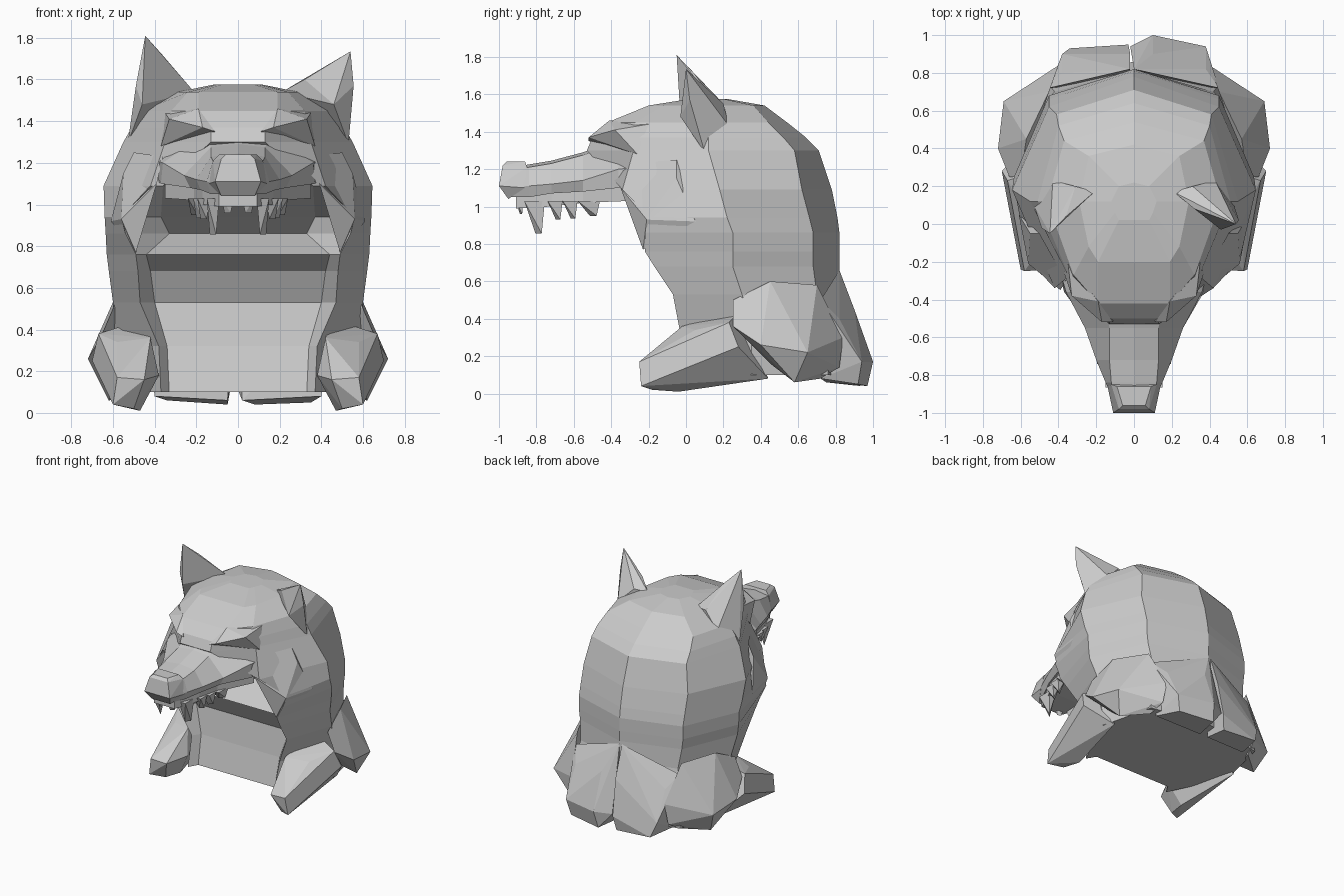
import bpy, bmesh

fur = bpy.data.materials.new("fur_grey")
fur.diffuse_color = (0.6, 0.6, 0.6, 1)


def finish(name, bm):
    bmesh.ops.recalc_face_normals(bm, faces=bm.faces[:])
    me = bpy.data.meshes.new(name)
    bm.to_mesh(me)
    bm.free()
    me.materials.append(fur)
    ob = bpy.data.objects.new(name, me)
    bpy.context.collection.objects.link(ob)
    return ob


def hull(name, pts, s=1):
    """Faceted lump around a few points; s = -1 mirrors it."""
    bm = bmesh.new()
    for x, y, z in pts:
        bm.verts.new((x * s, y, z))
    bmesh.ops.convex_hull(bm, input=bm.verts[:])
    loose = [v for v in bm.verts if not v.link_faces]
    bmesh.ops.delete(bm, geom=loose, context='VERTS')
    bmesh.ops.dissolve_limit(bm, angle_limit=0.05, verts=bm.verts[:], edges=bm.edges[:])
    return finish(name, bm)


def loft(name, rings, cap_start, cap_end):
    """Bridge equal rings of points."""
    bm = bmesh.new()
    rows = [[bm.verts.new(p) for p in r] for r in rings]
    n = len(rows[0])
    for a, b in zip(rows, rows[1:]):
        for i in range(n):
            j = (i + 1) % n
            bm.faces.new((a[i], a[j], b[j], b[i]))
    if cap_start:
        bm.faces.new(rows[0])
    if cap_end:
        bm.faces.new(rows[-1])
    return finish(name, bm)


def mirrored(half):
    """Close a half ring that starts and ends on x = 0."""
    return half + [(-x, y, z) for x, y, z in reversed(half[1:-1])]


# Hood: z, front y, inner x, cheek x, cheek y, side x, side y, back x, back y, rear y
levels = [
    (.10, -.02, .33, .37, -.09, .58, .35, .48, .76, .84),
    (.32, .03, .34, .38, -.03, .60, .35, .46, .75, .86),
    (.53, .06, .40, .47, -.07, .60, .30, .42, .70, .82),
    (.68, -.02, .42, .48, -.17, .62, .25, .44, .68, .82),
    (.76, -.17, .44, .49, -.22, .63, .25, .45, .68, .82),
    (.86, .06, .33, .54, -.22, .635, .25, .45, .68, .82),
    (.94, -.05, .37, .56, -.19, .64, .22, .45, .66, .81),
    (1.09, -.28, .36, .42, -.34, .645, .18, .45, .62, .78),
    (1.30, -.53, .13, .35, -.28, .55, .12, .41, .58, .71),
    (1.37, -.50, .13, .33, -.31, .51, .12, .40, .52, .64),
    (1.45, -.42, .19, .32, -.27, .46, .12, .37, .44, .54),
    (1.54, -.20, .19, .24, -.12, .29, .12, .24, .36, .42),
    (1.575, .02, .08, .10, .06, .12, .12, .08, .20, .22),
]
hood = []
for z, yf, xi, xc, yc, w, ys, xb, yb, yr in levels:
    hood.append(mirrored([(0, yf, z), (xi, yf, z), (xc, yc, z),
                          (w, ys, z), (xb, yb, z), (0, yr, z)]))
loft("hood", hood, True, True)

# Muzzle: y, top z, top half width, middle z, middle half width, bottom z, bottom half width
stations = [
    (-.95, 1.19, .08, 1.10, .10, 1.05, .08),
    (-.84, 1.21, .12, 1.11, .15, 1.05, .13),
    (-.72, 1.23, .13, 1.12, .20, 1.07, .18),
    (-.55, 1.275, .13, 1.14, .26, 1.08, .23),
    (-.36, 1.34, .16, 1.20, .36, 1.10, .37),
    (-.15, 1.36, .20, 1.22, .42, 1.12, .40),
]
loft("muzzle", [mirrored([(0, y, zt + .015), (wt, y, zt), (wm, y, zm), (wb, y, zb), (0, y, zb)])
                for y, zt, wt, zm, wm, zb, wb in stations], True, True)

# Recessed gum strip under the lip
loft("gum", [mirrored([(0, y, zt), (w, y, zt), (w, y, zb), (0, y, zb)])
             for y, zt, w, zb in [(-.91, 1.06, .09, .99), (-.72, 1.08, .17, 1.00),
                                  (-.55, 1.09, .21, 1.02), (-.30, 1.11, .35, 1.03)]], True, True)

# Nose pad
hull("nose", [(s * x, y, z) for s in (1, -1) for x, y, z in [
    (.08, -.98, 1.22), (.12, -.85, 1.21), (.09, -.86, 1.24), (.06, -.96, 1.24),
    (.11, -1.0, 1.11), (.08, -.95, 1.04), (.14, -.86, 1.10)]])

for s, side in ((1, "right"), (-1, "left")):
    # Brow overhanging the eye
    hull("brow_" + side, [(.11, -.52, 1.35), (.17, -.52, 1.37), (.33, -.38, 1.41), (.37, -.26, 1.28),
                          (.19, -.41, 1.46), (.35, -.20, 1.44), (.12, -.40, 1.33)], s)
    # Cheek fold beneath the eye
    hull("cheek_" + side, [(.39, -.35, 1.10), (.56, -.21, .93), (.55, -.05, 1.15), (.36, -.30, 1.23),
                           (.49, -.23, .77), (.61, .05, .92), (.50, -.05, 1.25)], s)
    # Ear: the tips lean differently on the two sides
    if s > 0:
        top = [(.54, .0, 1.735), (.555, .02, 1.57), (.41, .08, 1.64)]
    else:
        top = [(.445, -.05, 1.81), (.49, -.02, 1.57), (.36, .04, 1.715)]
    hull("ear_" + side, top + [(.21, .17, 1.54), (.46, -.03, 1.48), (.53, .10, 1.29), (.43, .23, 1.43),
                               (.31, .20, 1.55), (.32, .08, 1.60)], s)
    # Teeth: x, y, root half length, tip z
    for k, (x, y, r, z) in enumerate([(.05, -.89, .02, .96), (.12, -.81, .055, .855), (.165, -.70, .04, .93),
                                      (.185, -.62, .04, .935), (.21, -.52, .06, .95)]):
        hull(f"tooth_{side}_{k}", [(x - .03, y - r, 1.03), (x + .03, y - r, 1.03), (x - .03, y + r, 1.03),
                                   (x + .03, y + r, 1.03), (x - .015, y + r * .1, z),
                                   (x + .015, y + r * .7, z)], s)
    # Front shoulder lock
    hull("front_lock_" + side, [(.45, -.24, .16), (.58, -.25, .17), (.60, -.24, .04), (.50, -.18, .02),
                                (.38, -.08, .18), (.47, -.04, .01), (.42, -.02, .36), (.58, .05, .34),
                                (.67, .23, .38), (.70, .28, .25), (.55, .44, .08), (.45, .30, .45)], s)
    # Side lock
    hull("side_lock_" + side, [(.66, .25, .36), (.72, .40, .26), (.69, .65, .22), (.62, .58, .06),
                               (.42, .82, .14), (.60, .25, .50), (.57, .45, .60), (.45, .70, .58),
                               (.58, .45, .16), (.45, .72, .08), (.40, .84, .30)], s)

# Rear locks, right one slightly longer
hull("rear_lock_left", [(-.38, .90, .17), (-.34, .93, .06), (-.03, .95, .15), (-.05, .93, .04), (-.40, .72, .08),
                        (-.05, .75, .06), (-.45, .72, .50), (-.02, .82, .66), (-.02, .90, .42), (-.38, .80, .40)])
hull("rear_lock_right", [(.38, .94, .17), (.35, .92, .05), (.10, 1.0, .17), (.08, .97, .04), (-.02, .94, .16),
                         (.40, .72, .08), (.02, .75, .06), (.45, .72, .50), (.0, .82, .66), (.10, .90, .45),
                         (.38, .82, .40)])
